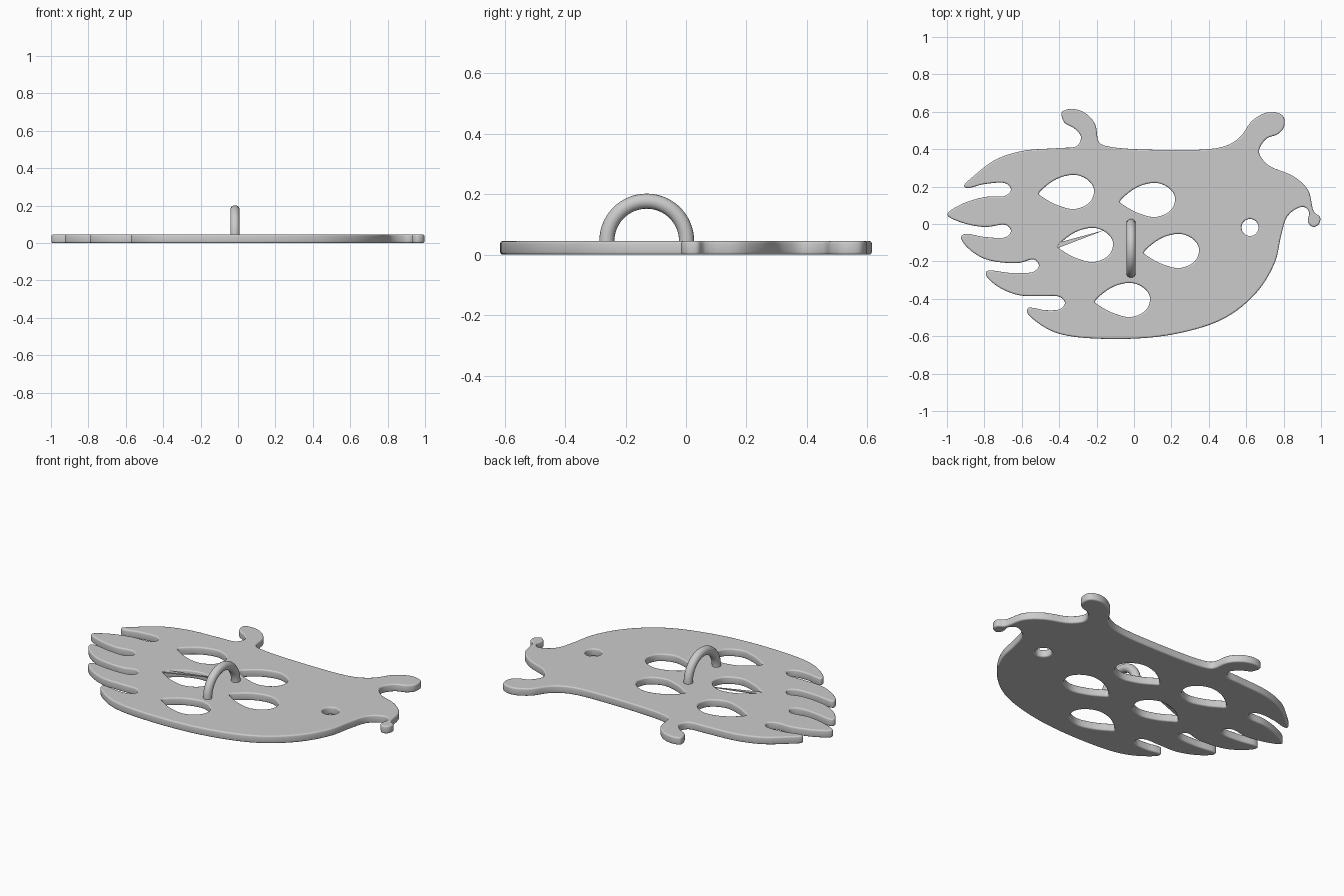
import bpy, math
from mathutils import Vector

if "Cube" in bpy.data.objects:
    bpy.data.objects.remove(bpy.data.objects["Cube"])

S = 187.0  # drawing units per model unit
TOP = 0.045


def to_model(p):
    return Vector(((p[0] - 1134) / S, (224 - p[1]) / S))


def smooth_loop(pts, steps=6):
    """Closed centripetal spline through the points."""
    pts = [to_model(p) for p in pts]
    n, out = len(pts), []
    for i in range(n):
        a, b, c, d = (pts[(i + k) % n] for k in (-1, 0, 1, 2))
        t1 = (b - a).length ** 0.5
        t2 = t1 + (c - b).length ** 0.5
        t3 = t2 + (d - c).length ** 0.5
        for s in range(steps):
            t = t1 + (t2 - t1) * s / steps
            p = a.lerp(b, t / t1)
            q = b.lerp(c, (t - t1) / (t2 - t1))
            r = c.lerp(d, (t - t2) / (t3 - t2))
            u = p.lerp(q, t / t2)
            v = q.lerp(r, (t - t1) / (t3 - t1))
            out.append(u.lerp(v, (t - t1) / (t2 - t1)))
    return out


def slot(x, y):
    """Rounded inner end of a slot between two quills."""
    return [(x - 5, y - 6), (x, y), (x - 5, y + 6)]


def to_mesh(obj, angle):
    bpy.ops.object.select_all(action='DESELECT')
    obj.select_set(True)
    bpy.context.view_layer.objects.active = obj
    bpy.ops.object.convert(target='MESH')
    bpy.ops.object.shade_smooth_by_angle(angle=math.radians(angle))


# Outline: back with two curled feet, nose, belly, then the quills
back = [(964, 186), (975, 175), (995, 160), (1022, 151), (1060, 148), (1077, 146),
        (1081, 137), (1075, 129), (1064, 122), (1062, 112), (1072, 109), (1085, 113),
        (1095, 124), (1099, 142), (1106, 146), (1170, 150), (1222, 147), (1239, 138),
        (1253, 120), (1270, 112), (1283, 116), (1284, 127), (1278, 134), (1266, 139),
        (1259, 152), (1268, 165), (1293, 176), (1308, 190), (1314, 212)]
nose = [(1320, 217), (1319, 224), (1313, 227), (1308, 222), (1309, 212), (1304, 207),
        (1296, 209), (1287, 217)]
belly = [(1281, 236), (1275, 262), (1257, 292), (1225, 318), (1175, 334),
         (1115, 339), (1060, 334), (1038, 323), (1027, 312)]
quills = ([(1028, 308), (1034, 308), (1044, 310)] + slot(1065, 303)[::-1]
          + [(1040, 296), (1018, 295), (997, 286), (986, 275), (987, 271), (1012, 273)]
          + slot(1039, 265.5)[::-1]
          + [(1018, 263), (985, 259), (966, 246), (961, 237), (965, 234), (985, 237)]
          + slot(1011, 231)[::-1]
          + [(985, 227), (963, 223), (948, 216), (948, 213), (962, 204), (985, 197)]
          + slot(1011, 189.5)[::-1] + [(985, 184), (967, 188)])

# Teardrop holes and round eye
drop = [(0, 0), (6, -7), (20, -16), (37, -19), (50, -13), (55, -4),
        (51, 8), (36, 15), (18, 11), (5, 4)]
tips = [(1039, 194), (1120, 202), (1058, 247), (1144, 253), (1095, 302)]
loops = [back + nose + belly + quills]
loops += [[(x + dx, y + dy) for dx, dy in drop] for x, y in tips]
loops.append([(1250 + 8.5 * math.cos(a * math.pi / 4), 227.5 + 8.5 * math.sin(a * math.pi / 4))
              for a in range(8)])

# Flat plate with softened rims
cu = bpy.data.curves.new("plate", 'CURVE')
cu.dimensions = '2D'
cu.fill_mode = 'BOTH'
bev = 0.008
cu.bevel_depth, cu.bevel_resolution, cu.offset = bev, 2, -bev
cu.extrude = TOP / 2 - bev
for pts in loops:
    sp = cu.splines.new('POLY')
    co = smooth_loop(pts)
    sp.points.add(len(co) - 1)
    for q, c in zip(sp.points, co):
        q.co = (c.x, c.y, 0, 1)
    sp.use_cyclic_u = True
plate = bpy.data.objects.new("plate", cu)
plate.location.z = TOP / 2
bpy.context.collection.objects.link(plate)
to_mesh(plate, 35)

# Hanging loop standing on the plate
cu = bpy.data.curves.new("hanging_loop", 'CURVE')
cu.dimensions = '3D'
cu.bevel_depth, cu.bevel_resolution, cu.use_fill_caps = 0.025, 6, True
path = [(-0.132, 0.02)] + [(-0.132 * math.cos(math.pi * i / 32), TOP + 0.132 * math.sin(math.pi * i / 32))
                           for i in range(33)] + [(0.132, 0.02)]
sp = cu.splines.new('POLY')
sp.points.add(len(path) - 1)
for q, (y, z) in zip(sp.points, path):
    q.co = (-0.016, y - 0.13, z, 1)
loop = bpy.data.objects.new("hanging_loop", cu)
bpy.context.collection.objects.link(loop)
to_mesh(loop, 40)

# Thin stray sliver across one hole
corners = [to_model(p) for p in ((1057, 243), (1058, 248), (1105, 230))]
me = bpy.data.meshes.new("hole_sliver")
me.from_pydata([(c.x, c.y, z) for z in (TOP - 0.008, TOP - 0.002) for c in corners], [],
               [(0, 1, 2), (5, 4, 3), (0, 3, 4, 1), (1, 4, 5, 2), (2, 5, 3, 0)])
bpy.context.collection.objects.link(bpy.data.objects.new("hole_sliver", me))
